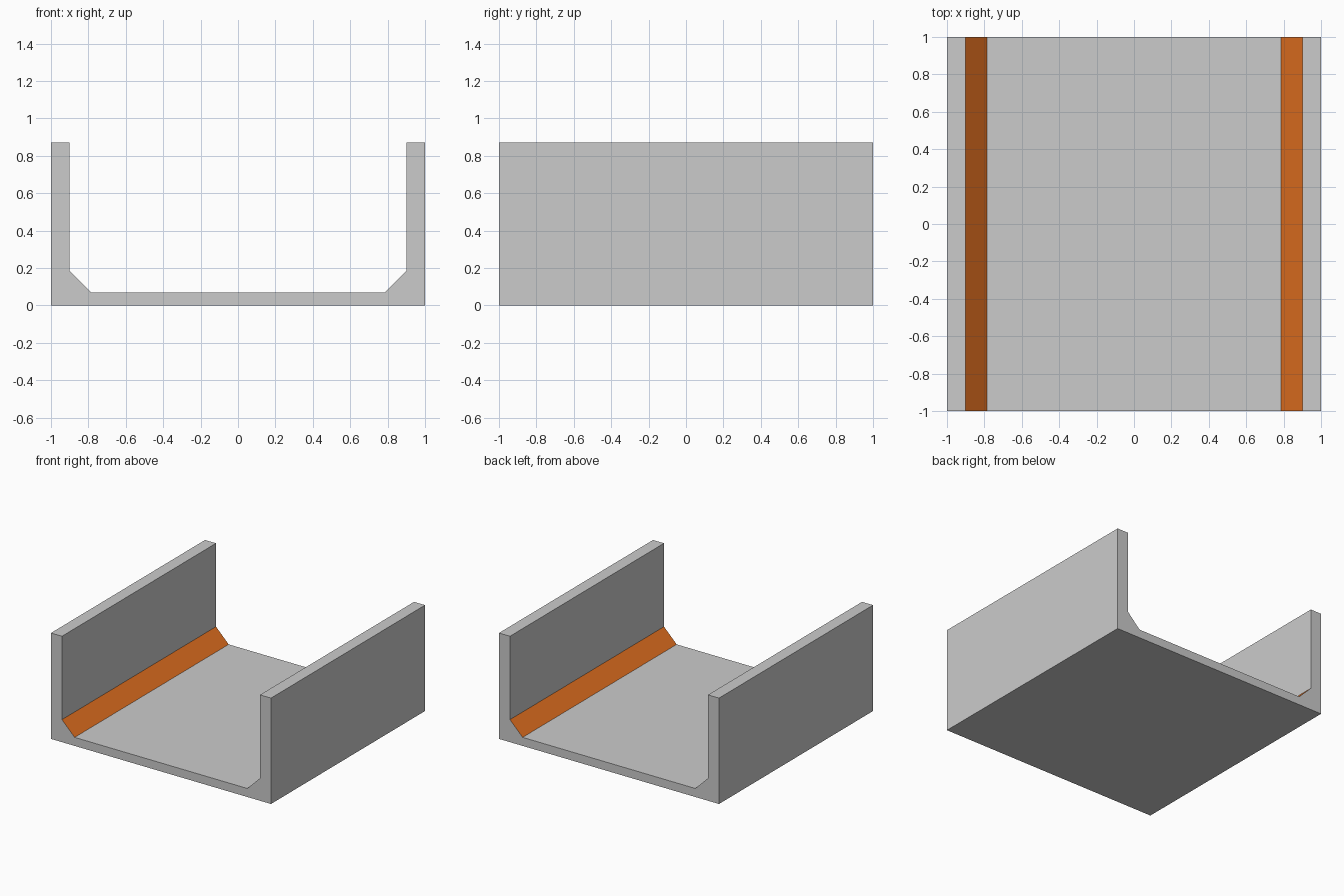
import bpy, bmesh

if "Cube" in bpy.data.objects:
    bpy.data.objects.remove(bpy.data.objects["Cube"])

LENGTH = 2.0      # along y
HEIGHT = 0.87
WALL_X = 0.90     # inner wall face
FLOOR_Z = 0.07    # floor surface
BEVEL = 0.115     # size of the sloped inner corners

# Half of the channel cross-section (x, z), mirrored into a closed U outline
half = [(1, 0), (1, HEIGHT), (WALL_X, HEIGHT),
        (WALL_X, FLOOR_Z + BEVEL), (WALL_X - BEVEL, FLOOR_Z)]
outline = half + [(-x, z) for x, z in reversed(half)]

# Channel body: extrude the outline from front to back
bm = bmesh.new()
front = bm.faces.new([bm.verts.new((x, -LENGTH / 2, z)) for x, z in outline])
extruded = bmesh.ops.extrude_face_region(bm, geom=[front], use_keep_orig=True)
moved = [v for v in extruded["geom"] if isinstance(v, bmesh.types.BMVert)]
bmesh.ops.translate(bm, verts=moved, vec=(0, LENGTH, 0))
bmesh.ops.recalc_face_normals(bm, faces=bm.faces)

# Sloped corner strips are orange, everything else stays grey
for face in bm.faces:
    face.normal_update()
    if abs(face.normal.x) > 0.3 and abs(face.normal.z) > 0.3:
        face.material_index = 1

mesh = bpy.data.meshes.new("channel")
orange = bpy.data.materials.new("orange")
orange.diffuse_color = (0.8, 0.17, 0.015, 1)
orange.use_nodes = True
orange.node_tree.nodes["Principled BSDF"].inputs["Base Color"].default_value = orange.diffuse_color
mesh.materials.append(None)
mesh.materials.append(orange)
bm.to_mesh(mesh)
bm.free()
bpy.context.collection.objects.link(bpy.data.objects.new("channel", mesh))
